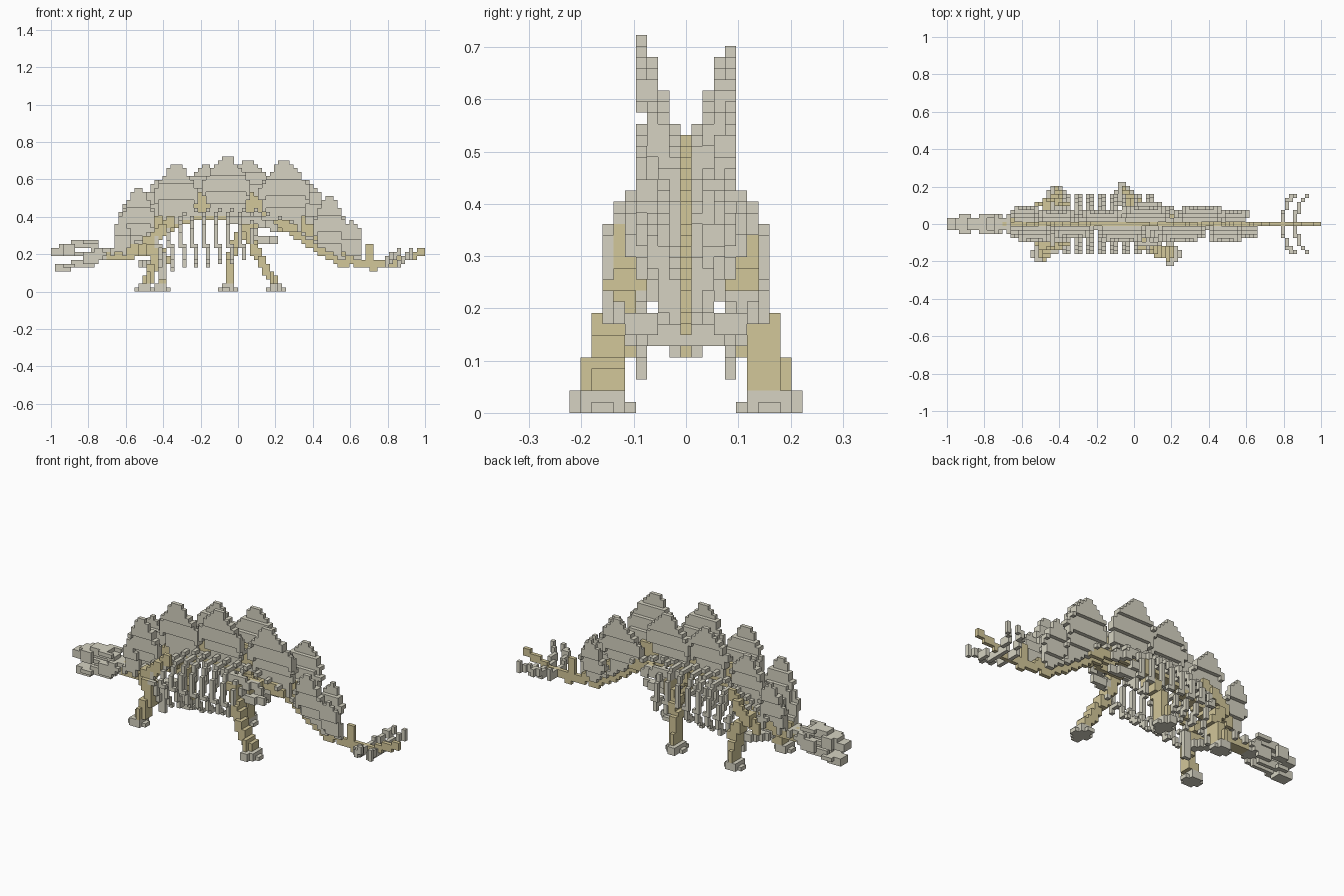
import bpy
import math

if "Cube" in bpy.data.objects:
    bpy.data.objects.remove(bpy.data.objects["Cube"], do_unlink=True)

V = 2 / 94          # edge length of one block
taken = {}          # block -> (part, colour index)


def make_material(name, colour):
    m = bpy.data.materials.new(name)
    m.use_nodes = True
    m.diffuse_color = (*colour, 1)
    bsdf = m.node_tree.nodes["Principled BSDF"]
    bsdf.inputs["Base Color"].default_value = (*colour, 1)
    bsdf.inputs["Roughness"].default_value = 0.8
    return m


MATERIALS = [make_material("grey bone", (0.67, 0.65, 0.54)),
             make_material("tan bone", (0.65, 0.57, 0.32))]
GREY, TAN = 0, 1


def cell(x, y, z):
    return math.floor((x + 1) / V), round(y / V), math.floor(z / V)


def put(part, colour, i, j, k):
    if 0 <= i < 94 and k >= 0:
        taken.setdefault((i, j, k), (part, colour))


def box(part, colour, xs, js, zs):
    """Fill a block range: x and z in units, j in block columns."""
    i0, i1 = (round((x + 1) / V) for x in xs)
    k0, k1 = (round(z / V) for z in zs)
    for i in range(i0, max(i1, i0 + 1)):
        for j in range(js[0], js[1] + 1):
            for k in range(k0, max(k1, k0 + 1)):
                put(part, colour, i, j, k)


def stroke(part, colour, points, brush=(1, 1, 1)):
    """Sweep a small brush along a path."""
    for a, b in zip(points, points[1:]):
        n = max(2, int(math.dist(a, b) / V * 1.5))
        for s in range(n + 1):
            p = [u + (w - u) * s / n for u, w in zip(a, b)]
            i, j, k = cell(*p)
            for di in range(brush[0]):
                for dj in range(brush[1]):
                    for dk in range(brush[2]):
                        put(part, colour, i + di - brush[0] // 2,
                            j + dj - brush[1] // 2, k + dk - brush[2] // 2)


def at(profile, x):
    for (x0, z0), (x1, z1) in zip(profile, profile[1:]):
        if x <= x1:
            return z0 + (z1 - z0) * max(0, (x - x0) / (x1 - x0))
    return profile[-1][1]


SPINE = [(-.72, .19), (-.6, .21), (-.45, .31), (-.3, .385), (-.15, .425), (0, .425),
         (.1, .41), (.25, .375), (.4, .275), (.55, .185), (.72, .145), (.8, .155), (1, .23)]
CREST = [(-.7, 1), (-.55, 3), (-.15, 5), (.3, 4), (.55, 2), (.62, 1)]

# Neck
box("neck", TAN, (-.70, -.56), (-1, 1), (.17, .215))
box("neck", TAN, (-.60, -.51), (-1, 1), (.19, .26))
for x in (-.68, -.62):
    box("neck_processes", GREY, (x, x + .02), (-2, 2), (.19, .235))

# Backbone with upright and sideways processes
for i in range(14, 94):
    x = -1 + (i + .5) * V
    k = math.floor(at(SPINE, x) / V)
    for dk in range(-2 if .1 < x < .6 else -1, 1):
        put("backbone", TAN, i, 0, k + dk)
    if x < .58:
        for j in (-1, 1):
            put("backbone", GREY, i, j, k)
            if x < .1:
                put("backbone", TAN, i, j, k - 1)
    if x < .64:
        for dk in range(1, round(at(CREST, x)) + 1):
            put("backbone", TAN, i, 0, k + dk)
    if -.55 < x < .3 and i % 3 == 0:
        for j in (-3, -2, 2, 3):
            put("vertebra_wings", GREY, i, j, k + 1)
box("tail_knob", TAN, (.68, .72), (0, 0), (.15, .25))
box("tail_knob", TAN, (.64, .77), (0, 0), (.13, .18))
box("tail_tip", GREY, (.97, 1), (0, 0), (.21, .235))


# Back plates: leaf shapes that lean outwards in overlapping steps
LANES = {0: (0, 4), 1: (3, 8), 2: (6, 11), 3: (9, 99)}


def plate(name, side, x, half, top, tip=4):
    base = math.floor(at(SPINE, x) / V) + 1
    t = round(top / V)
    for k in range(base - 6, t):
        f = max(0, (k - base) / max(1, t - 1 - base))
        w = half * min(1, .7 + .8 * f) * (1 - .78 * max(0, (f - .45) / .55) ** 1.4)
        for i in range(94):
            cx = -1 + (i + .5) * V
            dx = abs(cx - x)
            if dx > max(w, V * .6) or k <= math.floor(at(SPINE, cx) / V):
                continue
            drop = max(0, t - 1 - k - math.floor(1.6 * (dx / half) ** 2))
            for step, (first, last) in LANES.items():
                if first <= drop <= last:
                    put(name, GREY, i, side * max(1, tip - step), k)


RIGHT_PLATES = [(-.62, .05, .40, 3), (-.53, .09, .553, 4), (-.33, .12, .68, 3),
                (-.06, .13, .723, 4), (.25, .14, .70, 4), (.49, .09, .51, 4),
                (.61, .06, .38, 3)]
LEFT_PLATES = [(-.58, .07, .48, 4), (-.42, .10, .60, 3), (-.17, .12, .68, 3),
               (.06, .13, .70, 4), (.36, .12, .595, 4), (.54, .07, .43, 3)]
for side, plates in ((-1, RIGHT_PLATES), (1, LEFT_PLATES)):
    for n, p in enumerate(plates):
        plate(f"{'right' if side < 0 else 'left'}_back_plate_{n + 1}", side, *p)

# Skull and jaw
for s in (-1, 1):
    y2, y1 = s * 2, s
    box("skull", GREY, (-.94, -.87), (y2, y2), (.19, .26))
    box("skull", GREY, (-.82, -.70), (y2, y2), (.19, .215))
    box("skull", GREY, (-.77, -.72), (y2, y2), (.17, .24))
    box("skull", GREY, (-.83, -.74), (y2, y2), (.255, .28))
    box("skull", GREY, (-1, -.89), (y1, y1), (.19, .235))
    box("skull", GREY, (-.89, -.72), (y1, y1), (.19, .215))
    box("jaw", GREY, (-.94, -.87), (y2, y2), (.128, .15))
    box("jaw", GREY, (-.89, -.76), (y1, y1), (.128, .17))
    box("jaw", GREY, (-.82, -.74), (y2, y2), (.15, .19))
box("skull", GREY, (-1, -.93), (0, 0), (.19, .235))
box("skull", GREY, (-.95, -.74), (-1, 1), (.235, .255))
box("skull", GREY, (-.89, -.79), (-1, 1), (.255, .277))
box("skull", GREY, (-.78, -.68), (-1, 1), (.17, .235))
box("jaw", GREY, (-.98, -.89), (-1, 1), (.11, .15))


# Legs: joints from top to ankle, then a stepped foot with toes
def leg(name, side, joints, foot):
    pts = [(x, side * y, z) for x, y, z in joints]
    stroke(name, TAN, pts, (2, 3, 2))
    x, y, z = pts[-1]
    stroke(name, TAN, [(x - .01, side * 9 * V, .10), (x - .01, side * 9 * V, .05)])
    j0, j1 = sorted((side * 6, side * 9))
    box(name + "_foot", GREY, (foot + .02, foot + .085), (j0, j1), (.0, .043))
    for n, j in enumerate(range(j0, j1 + 1)):
        inset = .02 if n in (0, 3) else 0
        box(name + "_foot", GREY, (foot + inset, foot + .105 - inset), (j, j), (0, .021))


leg("right_front_leg", -1, [(-.47, .11, .29), (-.43, .13, .19), (-.47, .15, .065)], -.553)
leg("left_front_leg", 1, [(-.45, .11, .29), (-.38, .13, .19), (-.40, .15, .065)], -.468)
leg("right_hind_leg", -1, [(.06, .106, .36), (.11, .12, .22), (.14, .15, .17),
                           (.20, .15, .065)], .149)
leg("left_hind_leg", 1, [(.04, .106, .36), (-.02, .12, .22), (-.03, .15, .17),
                         (-.04, .15, .065)], -.106)
for x, j in ((-.085, 10), (-.085, 5), (.17, -10), (.17, -5)):
    box("hind_toes", GREY, (x, x + .043), (j, j), (0, .043 if abs(j) == 10 else .021))

# Ribs, mirrored on both sides
for n in range(9):
    x = -.43 + n * 3 * V
    top = at(SPINE, x)
    low = .115 + .008 * n if n < 6 else .17 + .03 * (n - 6)
    for s in (-1, 1):
        stroke("ribs", GREY, [(x, s * .04, top), (x, s * .11, top - .02),
                              (x, s * .15, top - .09), (x, s * .15, .25)])
        stroke("ribs", GREY, [(x + V * .6, s * .15, .25), (x + V * .6, s * .125, .19),
                              (x + V * .6, s * .09, low)])
# Breast and collar bones
for s in (-1, 1):
    box("breast_bones", GREY, (-.43, -.38), (s * 4, s * 4), (.065, .21))
    stroke("breast_bones", GREY, [(-.5, s * .02, .17), (-.42, s * .085, .15)], (2, 1, 2))
    box("collar_bones", GREY, (-.53, -.49), (s * 3, s * 3), (.21, .28))

# Shoulder blades and hip bones
for s in (-1, 1):
    stroke("shoulder_blades", TAN, [(-.5, s * .10, .22), (-.44, s * .125, .28),
                                    (-.36, s * .11, .37)], (2, 1, 3))
    stroke("hip_bones", GREY, [(-.02, s * .09, .395), (.1, s * .105, .39),
                               (.2, s * .085, .36)], (2, 1, 2))
    stroke("hip_bones", TAN, [(.05, s * .07, .37), (.3, s * .04, .36)], (2, 1, 2))
    stroke("hip_bones", GREY, [(.08, s * .105, .34), (.11, s * .085, .28),
                               (.2, s * .065, .285)], (2, 1, 2))

# Tail spikes
for x in (.79, .86):
    for s in (-1, 1):
        stroke("tail_spikes", GREY, [(x, 0, .16), (x + .01, s * .06, .17),
                                     (x + .03, s * .11, .19), (x + .065, s * .155, .22)],
               (1, 1, 2))

# Turn the blocks of each part into an outer skin
FACES = {(1, 0, 0): [(1, 0, 0), (1, 1, 0), (1, 1, 1), (1, 0, 1)],
         (-1, 0, 0): [(0, 0, 0), (0, 0, 1), (0, 1, 1), (0, 1, 0)],
         (0, 1, 0): [(0, 1, 0), (0, 1, 1), (1, 1, 1), (1, 1, 0)],
         (0, -1, 0): [(0, 0, 0), (1, 0, 0), (1, 0, 1), (0, 0, 1)],
         (0, 0, 1): [(0, 0, 1), (1, 0, 1), (1, 1, 1), (0, 1, 1)],
         (0, 0, -1): [(0, 0, 0), (0, 1, 0), (1, 1, 0), (1, 0, 0)]}
for part in sorted({p for p, c in taken.values()}):
    verts, faces, colours = {}, [], []
    for c, (p, colour) in taken.items():
        if p != part:
            continue
        for d, corners in FACES.items():
            if tuple(a + b for a, b in zip(c, d)) in taken:
                continue
            keys = [tuple(a + b for a, b in zip(c, q)) for q in corners]
            faces.append([verts.setdefault(q, len(verts)) for q in keys])
            colours.append(colour)
    mesh = bpy.data.meshes.new(part)
    mesh.from_pydata([(i * V - 1, (j - .5) * V, k * V) for i, j, k in verts], [], faces)
    for m in MATERIALS:
        mesh.materials.append(m)
    for poly, colour in zip(mesh.polygons, colours):
        poly.material_index = colour
    bpy.context.scene.collection.objects.link(bpy.data.objects.new(part, mesh))
